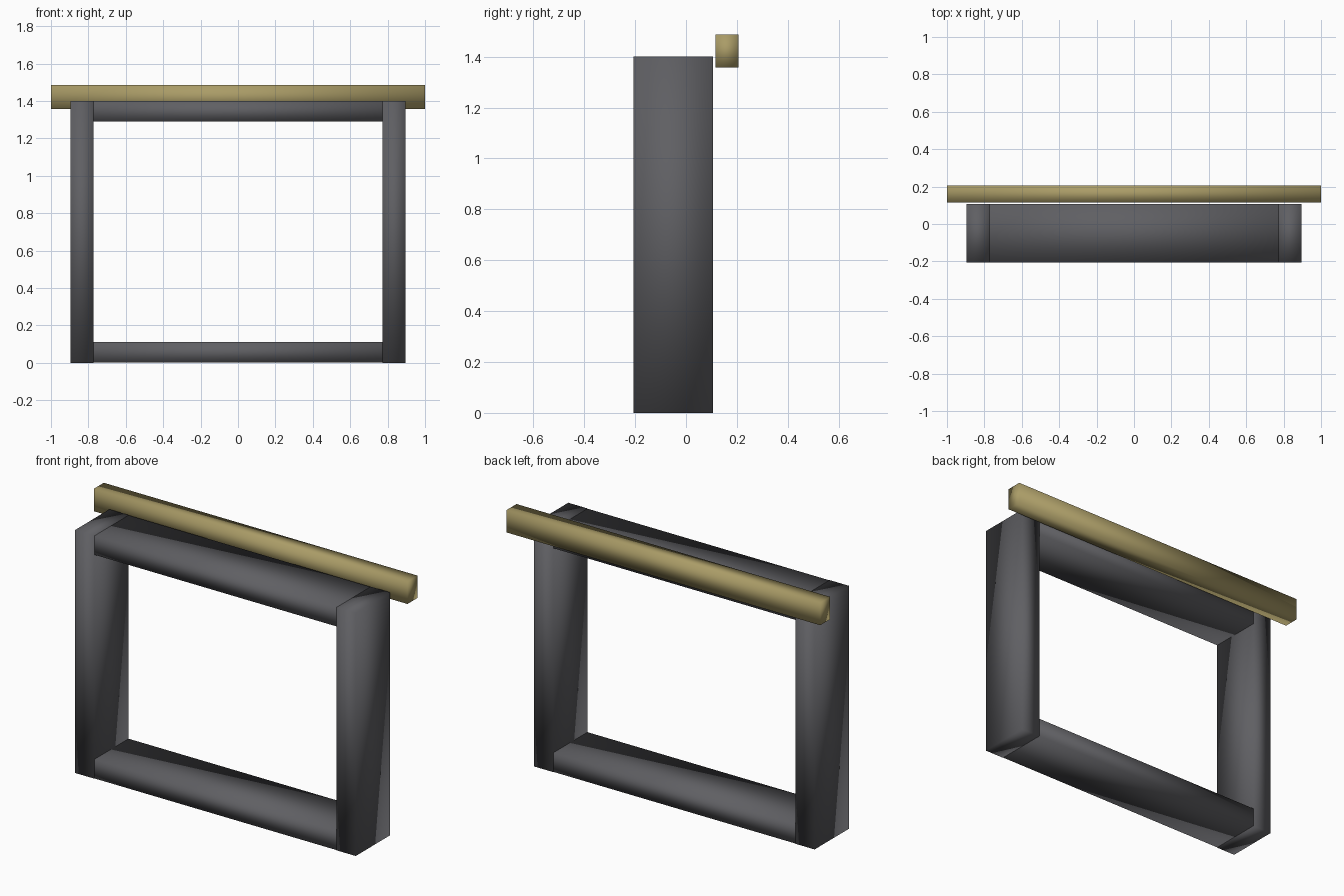
import bpy

if "Cube" in bpy.data.objects:
    bpy.data.objects.remove(bpy.data.objects["Cube"])


def material(name, color):
    m = bpy.data.materials.new(name)
    m.diffuse_color = (*color, 1)
    m.use_nodes = True
    m.node_tree.nodes["Principled BSDF"].inputs["Base Color"].default_value = m.diffuse_color
    return m


def box(name, lo, hi, mat):
    """Soft-shaded box spanning two opposite corners."""
    center = [(a + b) / 2 for a, b in zip(lo, hi)]
    bpy.ops.mesh.primitive_cube_add(size=1, location=center)
    ob = bpy.context.object
    ob.name = name
    ob.scale = [b - a for a, b in zip(lo, hi)]
    bpy.ops.object.transform_apply(location=False, rotation=False, scale=True)
    bpy.ops.object.shade_smooth()
    ob.data.materials.append(mat)
    return ob


dark = material("dark_frame", (0.115, 0.115, 0.125))
gold = material("gold_rail", (0.40, 0.33, 0.135))

HALF_W, INNER, H = 0.895, 0.772, 1.40
FRONT, BACK = -0.206, 0.107
E = 0.001  # rails sit a hair inside the posts so faces do not coincide

# Upright posts
for side, x0, x1 in (("left", -HALF_W, -INNER), ("right", INNER, HALF_W)):
    box(side + "_post", (x0, FRONT, 0), (x1, BACK, H), dark)

# Bottom and top rails, running through the posts
for level, z0, z1 in (("bottom", E, 0.111), ("top", 1.29, H - E)):
    box(level + "_rail", (-HALF_W + E, FRONT + E, z0),
        (HALF_W - E, BACK - E, z1), dark)

# Hanging bar behind the top edge
box("back_bar", (-1, 0.115, 1.358), (1, 0.206, 1.487), gold)
